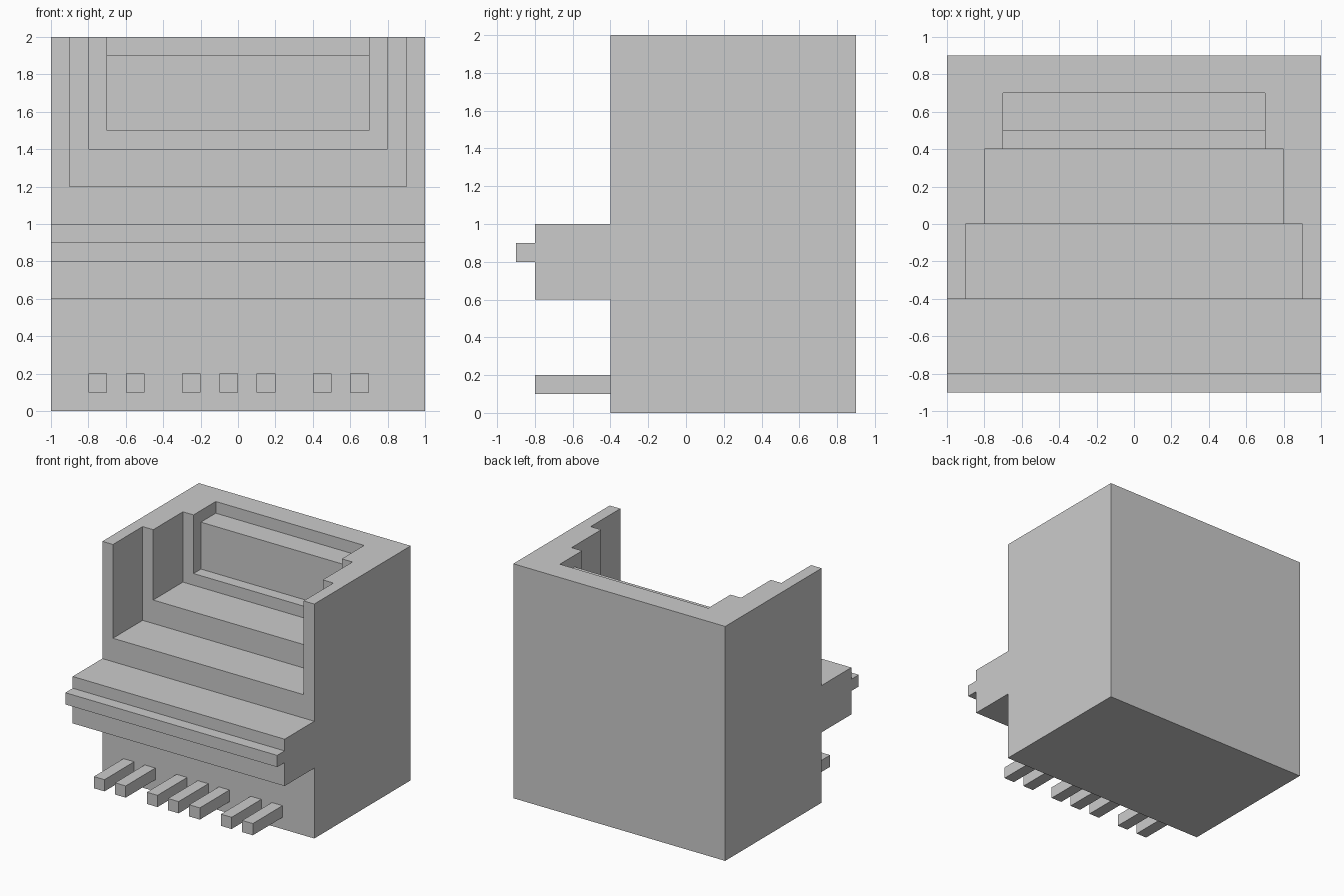
import bpy, bmesh

if "Cube" in bpy.data.objects:
    bpy.data.objects.remove(bpy.data.objects["Cube"])


def extrude_profile(name, profile, x0, x1):
    """Solid made from a (y, z) outline swept from x0 to x1."""
    bm = bmesh.new()
    face = bm.faces.new([bm.verts.new((x0, y, z)) for y, z in profile])
    swept = bmesh.ops.extrude_face_region(bm, geom=[face])
    moved = [g for g in swept["geom"] if isinstance(g, bmesh.types.BMVert)]
    bmesh.ops.translate(bm, verts=moved, vec=(x1 - x0, 0, 0))
    bmesh.ops.recalc_face_normals(bm, faces=bm.faces)
    mesh = bpy.data.meshes.new(name)
    bm.to_mesh(mesh)
    bm.free()
    obj = bpy.data.objects.new(name, mesh)
    bpy.context.collection.objects.link(obj)
    return obj


def rect(y0, y1, z0, z1):
    return [(y0, z0), (y1, z0), (y1, z1), (y0, z1)]


def carve(target, cutter):
    mod = target.modifiers.new("carve", "BOOLEAN")
    mod.operation = "DIFFERENCE"
    mod.solver = "EXACT"
    mod.object = cutter
    bpy.context.view_layer.objects.active = target
    bpy.ops.object.modifier_apply(modifier=mod.name)
    bpy.data.objects.remove(cutter, do_unlink=True)


# Cabinet with the projecting front shelf and its thin lip
cabinet = extrude_profile("cabinet", [
    (0.9, 0), (0.9, 2), (-0.4, 2), (-0.4, 1), (-0.8, 1), (-0.8, 0.9),
    (-0.9, 0.9), (-0.9, 0.8), (-0.8, 0.8), (-0.8, 0.6), (-0.4, 0.6), (-0.4, 0),
], -1, 1)

# Stepped recess, narrowing and rising towards the back; the last has a ledge
recesses = [
    (0.9, rect(-0.6, 0.0, 1.2, 2.2)),
    (0.8, rect(-0.7, 0.4, 1.4, 2.3)),
    (0.7, [(-0.8, 1.5), (0.5, 1.5), (0.5, 1.9), (0.7, 1.9), (0.7, 2.4), (-0.8, 2.4)]),
]
for half_width, profile in recesses:
    carve(cabinet, extrude_profile("recess_cutter", profile, -half_width, half_width))

# Row of pedals low on the front
for i, x in enumerate((-0.8, -0.6, -0.3, -0.1, 0.1, 0.4, 0.6), 1):
    extrude_profile(f"pedal_{i}", rect(-0.8, -0.4, 0.1, 0.2), x, x + 0.1)
